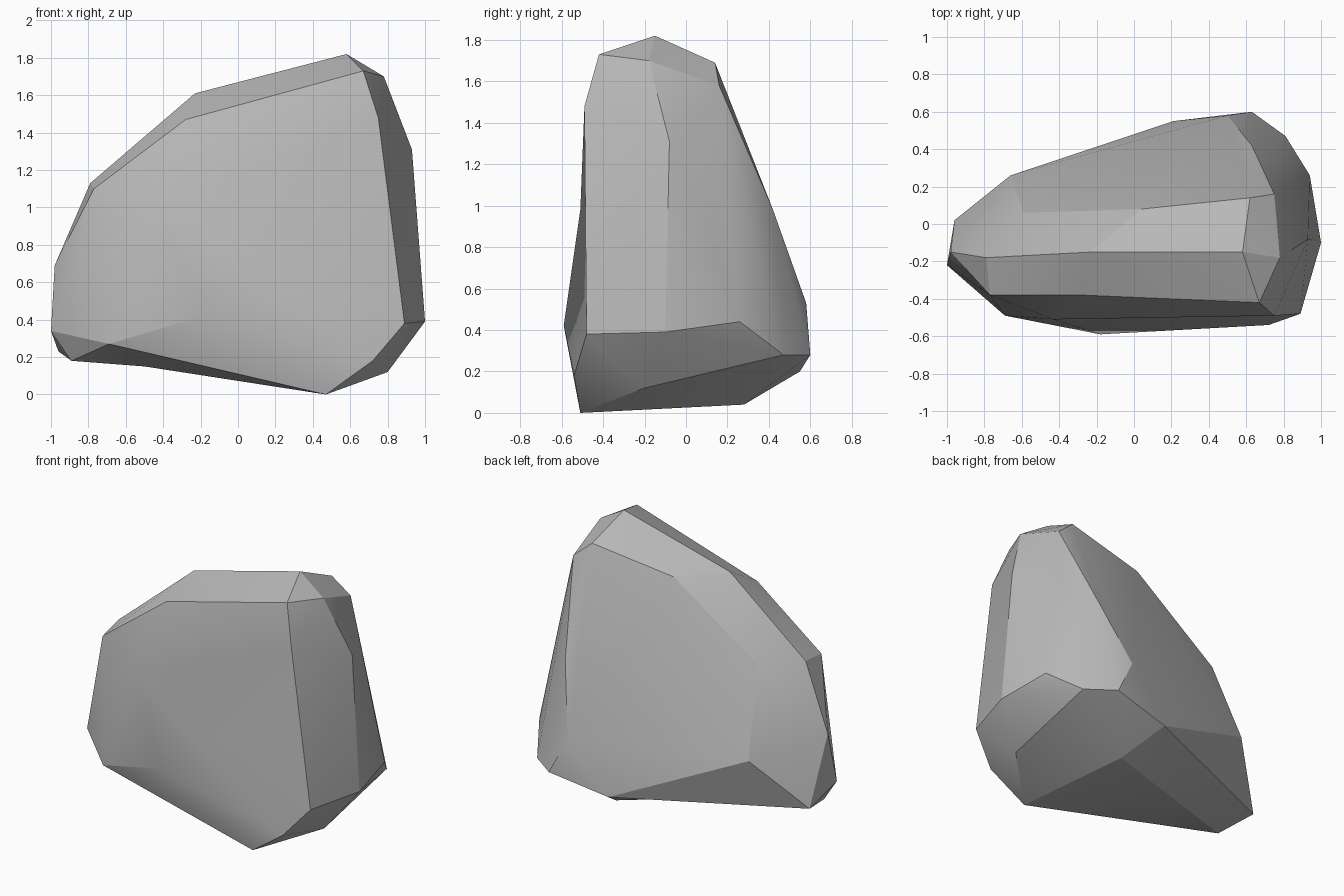
import bpy
import bmesh
import math
from mathutils import Vector

# Remove the default cube only
default_cube = bpy.data.objects.get("Cube")
if default_cube:
    bpy.data.objects.remove(default_cube, do_unlink=True)


def make_material(name, colour):
    material = bpy.data.materials.new(name)
    material.use_nodes = True
    material.diffuse_color = colour
    shader = material.node_tree.nodes["Principled BSDF"]
    shader.inputs["Base Color"].default_value = colour
    shader.inputs["Roughness"].default_value = 0.9
    return material


def dent(bm, rim, centre):
    """Merge the faces spanned by the rim and sink their middle to centre."""
    def on_rim(vert):
        return any((vert.co - Vector(p)).length < 0.001 for p in rim)

    region = [f for f in bm.faces if all(on_rim(v) for v in f.verts)]
    merged = bmesh.ops.dissolve_faces(bm, faces=region)["region"]
    poked = bmesh.ops.poke(bm, faces=merged)
    for vert in poked["verts"]:
        vert.co = centre


def boulder_object(name, corner_groups, dents, material):
    """Wrap a chipped boulder around the corners, then press in the dents."""
    bm = bmesh.new()
    for group in corner_groups:
        for corner in group:
            bm.verts.new(corner)
    result = bmesh.ops.convex_hull(bm, input=list(bm.verts))
    unused = {v for v in result["geom_interior"] + result["geom_unused"]
              if isinstance(v, bmesh.types.BMVert)}
    bmesh.ops.delete(bm, geom=list(unused), context="VERTS")
    for rim, centre in dents:
        dent(bm, rim, centre)
    bmesh.ops.recalc_face_normals(bm, faces=list(bm.faces))
    mesh = bpy.data.meshes.new(name)
    bm.to_mesh(mesh)
    bm.free()
    mesh.materials.append(material)
    rock = bpy.data.objects.new(name, mesh)
    bpy.context.collection.objects.link(rock)
    return rock


# Corners shared by the underside and the walls
front_foot = (-.69, -.49, .27)
back_foot = (.21, .55, .2)
low_foot = (-.96, .02, .23)

# Crown: the sloping ridge and the chamfers on either side of it
ridge = [(.58, -.15, 1.82), (-.23, -.15, 1.61), (-.79, -.18, 1.13)]
crown_front = [(.67, -.42, 1.73), (-.28, -.38, 1.47), (-.77, -.38, 1.1)]
crown_back = [(.62, .14, 1.69), (.04, .08, 1.59), (-.59, .06, 1.14)]

# Broad front face above its undercut lower rim
front_face = [front_foot, (.75, -.49, 1.48), (-.18, -.59, .42),
              (.72, -.54, .18), (.89, -.48, .38)]

# Broad back face, leaning outwards to the foot
back_face = [back_foot, (.63, .42, .98), (.5, .58, .53), (.63, .6, .28),
             (-.66, .26, .57)]

# Steep tall end
tall_end = [(.78, -.18, 1.7), (.75, .16, 1.58), (.93, -.08, 1.31),
            (.94, .26, .44), (.81, .47, .28), (1, -.1, .39), (.8, -.2, .12)]

# Blunt low end
low_end = [low_foot, (-.98, -.15, .69), (-1, -.22, .34)]

# Tilted underside
underside = [(.47, -.51, 0), (.34, .28, .04), (-.89, -.24, .18)]

# Shallow hollows in the front face and the underside
hollows = [(front_face + crown_front, (-.43, -.51, .98)),
           (underside + [front_foot, back_foot, low_foot], (-.5, -.09, .15))]

stone_grey = make_material("stone_grey", (.48, .48, .48, 1))
boulder = boulder_object("boulder",
                         [ridge, crown_front, crown_back, front_face,
                          back_face, tall_end, low_end, underside],
                         hollows, stone_grey)

# Soft shading over shallow facets, crisp main edges
bpy.ops.object.select_all(action="DESELECT")
boulder.select_set(True)
bpy.context.view_layer.objects.active = boulder
bpy.ops.object.shade_smooth_by_angle(angle=math.radians(22))
